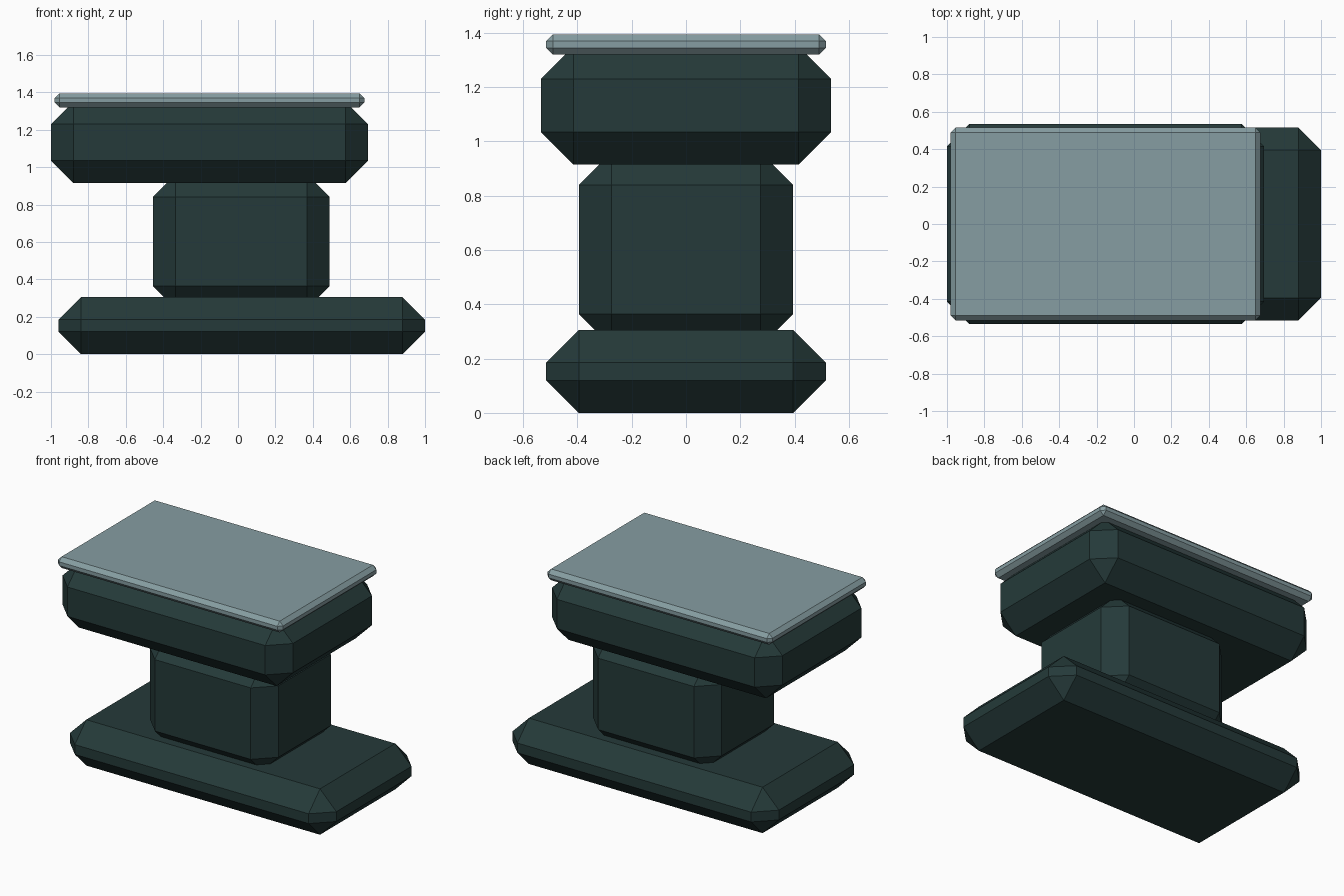
import bpy
import bmesh
from mathutils import Vector

cube = bpy.data.objects.get("Cube")
if cube:
    bpy.data.objects.remove(cube, do_unlink=True)


def material(name, rgb):
    mat = bpy.data.materials.new(name)
    mat.use_nodes = True
    mat.diffuse_color = (*rgb, 1)
    mat.node_tree.nodes["Principled BSDF"].inputs["Base Color"].default_value = (*rgb, 1)
    return mat


def chamfered_block(name, low, high, chamfer, mat):
    """Box between two corners, every edge cut by one flat chamfer."""
    low, high = Vector(low), Vector(high)
    centre, size = (low + high) / 2, high - low
    bm = bmesh.new()
    bmesh.ops.create_cube(bm, size=1)
    bmesh.ops.scale(bm, vec=size, verts=bm.verts)
    bmesh.ops.bevel(bm, geom=bm.edges[:], offset=chamfer, segments=1,
                    affect='EDGES', profile=0.5)
    mesh = bpy.data.meshes.new(name)
    bm.to_mesh(mesh)
    bm.free()
    mesh.materials.append(mat)
    obj = bpy.data.objects.new(name, mesh)
    obj.location = centre
    bpy.context.collection.objects.link(obj)
    return obj


dark_green = material("dark green iron", (0.018, 0.042, 0.041))
pale_steel = material("pale grey steel", (0.24, 0.34, 0.36))

# Foot, waist and body, overlapping where they meet
chamfered_block("base", (-0.96, -0.515, 0), (1.0, 0.515, 0.305), 0.12, dark_green)
chamfered_block("waist", (-0.455, -0.395, 0.245), (0.49, 0.395, 0.96), 0.12, dark_green)
chamfered_block("body", (-1.0, -0.535, 0.915), (0.695, 0.535, 1.35), 0.12, dark_green)

# Thin working surface on top
chamfered_block("top_plate", (-0.98, -0.515, 1.32), (0.675, 0.515, 1.395), 0.025, pale_steel)
